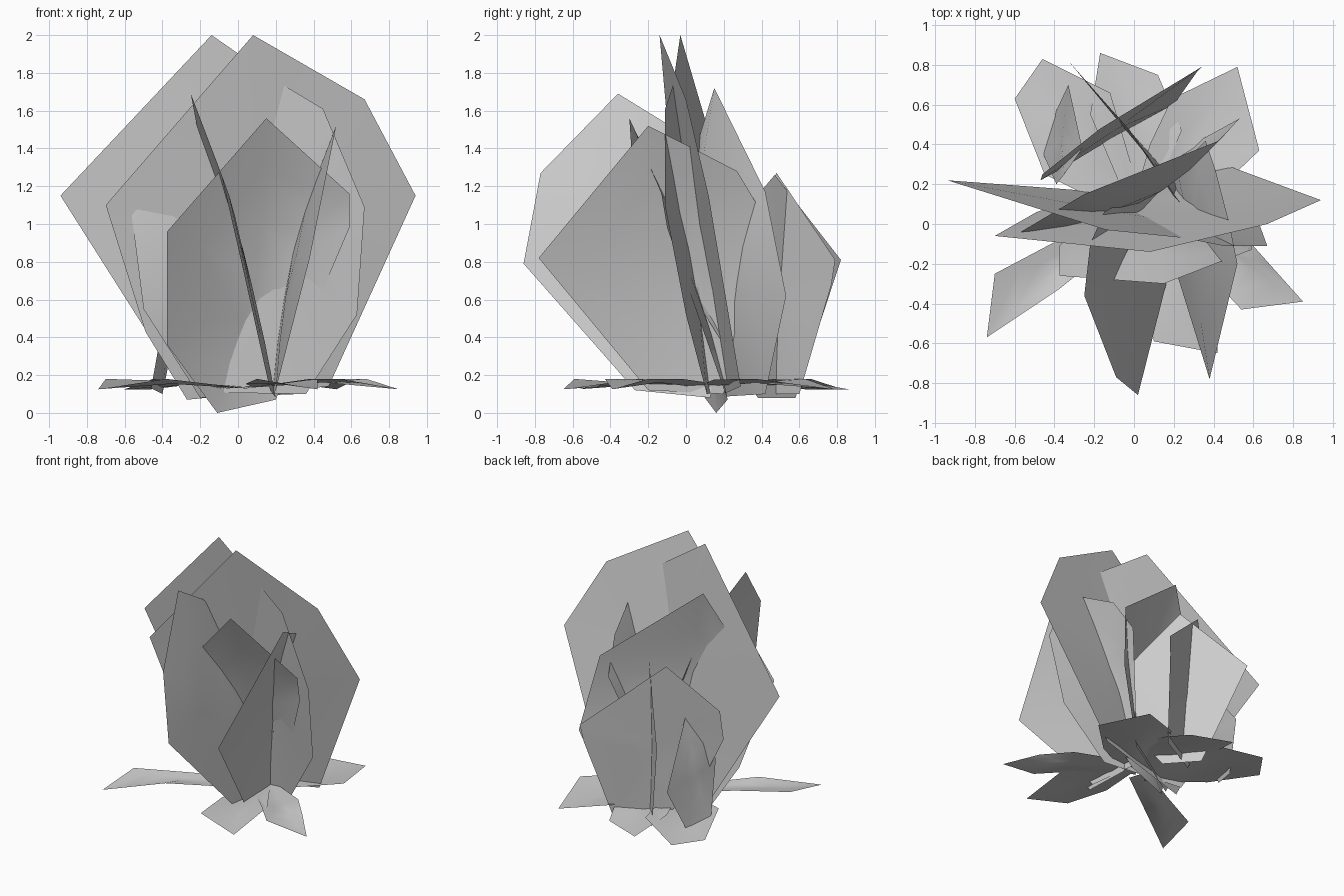
import bpy
from mathutils import Vector


def leaf(name, *pts, bulge=(0, 0, 0)):
    """Thin leaf: rings from the outline to a middle pushed out by bulge."""
    pts = [Vector(p) for p in pts]
    n = len(pts)
    mid = sum(pts, Vector()) / n
    push = Vector(bulge)
    rings = (1.0, 0.65, 0.33)
    verts = [mid + (p - mid) * t + push * (1 - t * t) for t in rings for p in pts]
    verts.append(mid + push)
    faces = []
    for i in range(n):
        j = (i + 1) % n
        for k in range(len(rings) - 1):
            faces.append((k * n + i, k * n + j, (k + 1) * n + j, (k + 1) * n + i))
        k = (len(rings) - 1) * n
        faces.append((k + i, k + j, len(verts) - 1))
    mesh = bpy.data.meshes.new(name)
    mesh.from_pydata(verts, [], faces)
    for p in mesh.polygons:
        p.use_smooth = True
    obj = bpy.data.objects.new(name, mesh)
    bpy.context.collection.objects.link(obj)
    return obj


def ground_leaf(name, *outline):
    """Low leaf: rises from the root, droops at its tip."""
    pts = []
    for x, y in outline:
        r = (x * x + y * y) ** 0.5
        z = 0.12 + 0.06 * min(1, r / 0.45)
        if r > 0.75:
            z = 0.125
        pts.append((x, y, z))
    return leaf(name, *pts)


# Two tallest leaves, broad across the front
leaf("tall_leaf_left",
     (-0.14, -0.03, 2.0), (-0.94, 0.22, 1.15), (-0.28, 0.17, 0.11),
     (0.36, 0.11, 0.10), (0.63, 0.0, 0.52), (0.67, -0.11, 1.09),
     (0.45, -0.11, 1.61), (0.25, -0.07, 1.73))
leaf("tall_leaf_right",
     (0.08, -0.14, 2.0), (-0.70, -0.06, 1.10), (-0.49, 0.06, 0.43),
     (-0.27, 0.13, 0.07), (0.48, 0.29, 0.14), (0.94, 0.12, 1.15),
     (0.67, 0.0, 1.66))

# Front leaf, hollow towards the viewer
leaf("front_leaf",
     (0.15, -0.30, 1.56), (-0.375, -0.26, 0.96), (-0.375, -0.11, 0.36),
     (-0.11, 0.16, 0.0), (0.20, 0.22, 0.07), (0.59, -0.10, 0.98),
     (0.59, -0.13, 1.16), bulge=(0, 0.10, 0))

# Two leaves facing sideways
leaf("side_leaf_left",
     (-0.25, -0.36, 1.69), (-0.09, -0.77, 1.27), (0.02, -0.86, 0.79),
     (0.17, -0.27, 0.12), (0.20, 0.13, 0.08), (0.05, 0.17, 0.70),
     (-0.15, 0.06, 1.30), (-0.22, -0.10, 1.53), bulge=(0.04, 0, 0))
leaf("side_leaf_right",
     (0.52, -0.20, 1.52), (0.38, -0.78, 0.82), (0.20, -0.20, 0.12),
     (0.18, 0.20, 0.10), (0.22, 0.28, 0.55), (0.36, 0.42, 1.03),
     (0.41, 0.27, 1.28), (0.48, 0.0, 1.42), bulge=(-0.05, 0, 0))

# Back leaves
leaf("back_leaf_tall",
     (-0.25, 0.15, 1.72), (-0.57, -0.04, 1.10), (-0.50, 0.0, 0.55),
     (-0.20, 0.10, 0.08), (0.33, 0.42, 0.10), (0.53, 0.53, 0.62),
     (0.43, 0.42, 1.17), bulge=(0.02, -0.14, 0))
leaf("back_leaf_wide",
     (-0.17, 0.48, 1.27), (-0.46, 0.25, 0.92), (-0.47, 0.22, 0.70),
     (-0.36, 0.28, 0.42), (-0.13, 0.42, 0.10), (0.20, 0.60, 0.10),
     (0.32, 0.77, 0.68), (0.34, 0.79, 0.81))
leaf("back_leaf_cross",
     (-0.02, 0.47, 1.26), (-0.33, 0.82, 0.81), (-0.12, 0.58, 0.08),
     (0.06, 0.38, 0.08), (0.21, 0.20, 0.36), (0.26, 0.05, 0.60),
     (0.25, 0.08, 0.80))
leaf("back_leaf_small",
     (-0.26, 0.38, 0.87), (-0.33, 0.70, 0.44), (-0.40, 0.55, 0.10),
     (-0.46, 0.36, 0.13), (-0.39, 0.20, 0.52), (-0.35, 0.25, 0.75))

# Low leaves spread around the root
ground_leaf("low_leaf_front_left", (-0.74, -0.57), (-0.70, -0.25),
            (-0.36, -0.07), (0.0, 0.15), (0.06, 0.02), (-0.38, -0.33))
ground_leaf("low_leaf_front_right", (0.85, -0.39), (0.68, -0.20),
            (0.52, -0.02), (0.15, 0.18), (0.05, 0.08), (0.38, -0.26), (0.54, -0.43))
ground_leaf("low_leaf_front", (0.42, -0.65), (0.10, -0.59),
            (0.04, -0.25), (0.08, 0.10), (0.20, 0.10), (0.42, -0.25))
ground_leaf("low_leaf_back_right", (0.52, 0.79), (0.19, 0.63),
            (0.08, 0.40), (0.0, 0.12), (0.12, 0.05), (0.40, 0.15), (0.63, 0.37))
ground_leaf("low_leaf_back", (-0.17, 0.86), (-0.22, 0.55),
            (-0.05, 0.15), (0.10, 0.15), (0.24, 0.47), (0.12, 0.75))
ground_leaf("low_leaf_back_left", (-0.46, 0.83), (-0.60, 0.63),
            (-0.45, 0.25), (-0.05, 0.05), (0.03, 0.15), (-0.12, 0.66))
